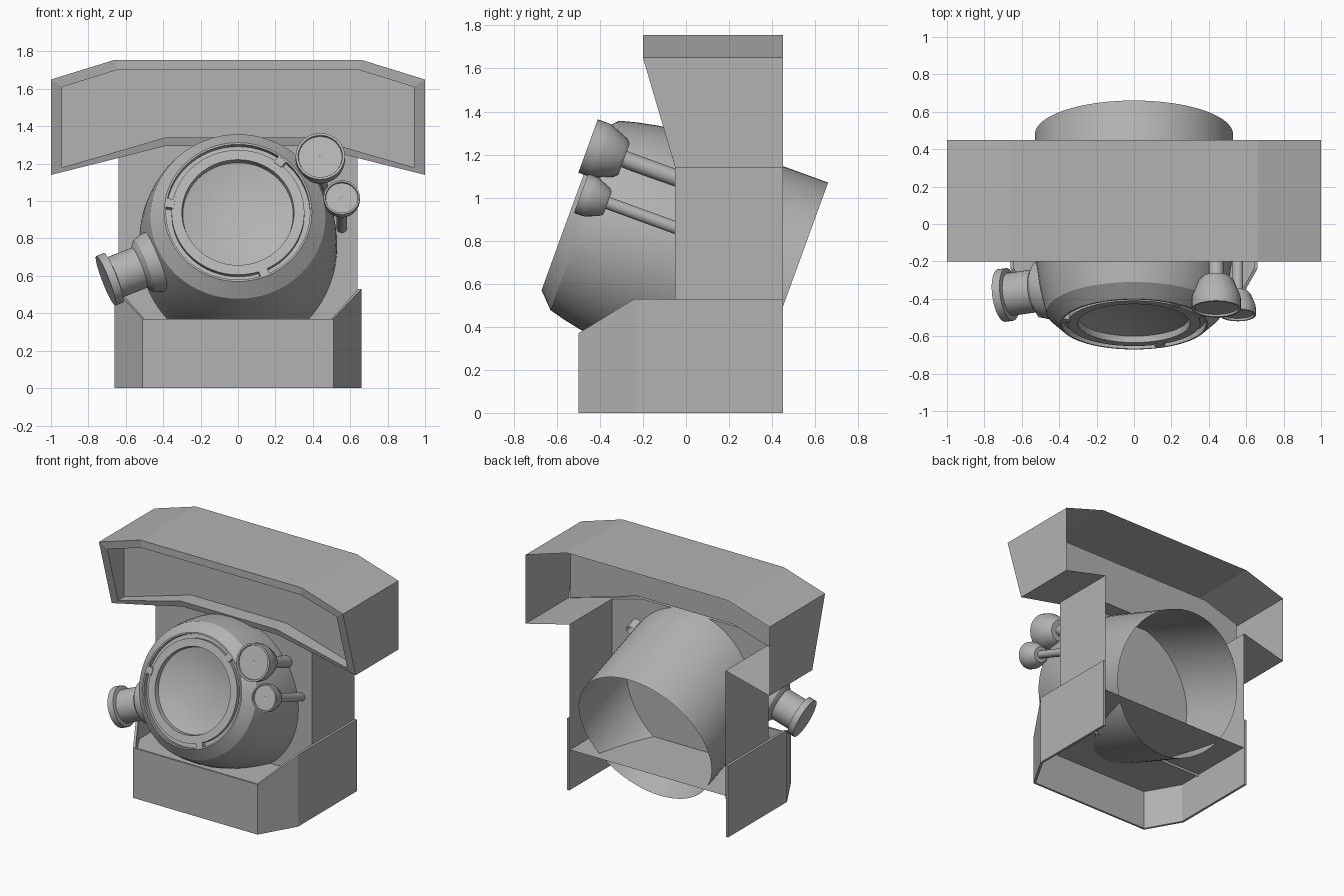
import bpy, bmesh, math
from mathutils import Vector, Matrix

if "Cube" in bpy.data.objects:
    bpy.data.objects.remove(bpy.data.objects["Cube"], do_unlink=True)

grey = bpy.data.materials.new("plain grey")
grey.use_nodes = True
GREY = (0.45, 0.45, 0.45, 1)
grey.diffuse_color = GREY
grey.node_tree.nodes["Principled BSDF"].inputs["Base Color"].default_value = GREY

TILT = math.radians(20)
AXIS = Vector((0, -math.cos(TILT), math.sin(TILT)))   # barrel axis, towards the front
UP = Vector((0, math.sin(TILT), math.cos(TILT)))
SIDE = Vector((1, 0, 0))
BACK = Vector((0, 0.479, 0.572))                      # centre of the open back end


def finish(name, bm, smooth=False):
    mesh = bpy.data.meshes.new(name)
    bm.to_mesh(mesh)
    bm.free()
    mesh.materials.append(grey)
    ob = bpy.data.objects.new(name, mesh)
    bpy.context.collection.objects.link(ob)
    if smooth:
        bpy.ops.object.select_all(action='DESELECT')
        ob.select_set(True)
        bpy.context.view_layer.objects.active = ob
        bpy.ops.object.shade_smooth_by_angle(angle=math.radians(30))
    return ob


def face(bm, *points):
    return bm.faces.new([bm.verts.new(p) for p in points])


def weld(bm):
    bmesh.ops.remove_doubles(bm, verts=bm.verts, dist=0.0005)
    bmesh.ops.recalc_face_normals(bm, faces=bm.faces)


def lathe(name, profile, origin, axis, sides=48):
    """Revolve (distance along axis, radius) pairs."""
    bm = bmesh.new()
    verts = [bm.verts.new((r, 0, t)) for t, r in profile]
    edges = [bm.edges.new(pair) for pair in zip(verts, verts[1:])]
    bmesh.ops.spin(bm, geom=verts + edges, cent=(0, 0, 0), axis=(0, 0, 1),
                   angle=math.tau, steps=sides, use_merge=True)
    weld(bm)
    turn = axis.to_track_quat('Z', 'Y').to_matrix().to_4x4()
    bm.transform(Matrix.Translation(origin) @ turn)
    return finish(name, bm, True)


def mirrored(half):
    """Complete a loop that starts and ends beside the centre plane."""
    return half + [(-x, z) for x, z in reversed(half)]


# Hood: open-backed shell with a slanted lip and a recessed front panel
def lip_y(z):
    return -0.2 + max(0, 1.65 - z) * 0.294


outer = mirrored([(0.66, 1.755), (1, 1.65), (1, 1.14), (0.64, 1.23), (0.39, 1.295)])
inner = mirrored([(0.65, 1.70), (0.94, 1.61), (0.94, 1.18), (0.64, 1.267), (0.39, 1.34)])
bm = bmesh.new()
for i in range(len(outer)):
    j = (i + 1) % len(outer)
    (ax, az), (bx, bz) = outer[i], outer[j]
    (cx, cz), (dx, dz) = inner[i], inner[j]
    a, b = (ax, lip_y(az), az), (bx, lip_y(bz), bz)
    c, d = (cx, lip_y(cz), cz), (dx, lip_y(dz), dz)
    rear = -0.05 if max(abs(ax), abs(bx)) < 0.65 and az < 1.4 else 0.45
    face(bm, a, b, (bx, rear, bz), (ax, rear, az))
    face(bm, a, c, d, b)
    face(bm, c, (cx, 0.01, cz), (dx, 0.01, dz), d)
face(bm, *[(x, 0.01, z) for x, z in inner])
weld(bm)
finish("hood", bm)

# Column: front panel and two side walls, open at the back
bm = bmesh.new()
panel = mirrored([(0.64, 0.28), (0.64, 1.23), (0.39, 1.295)])
face(bm, *[(x, -0.05, z) for x, z in panel])
for s in (-1, 1):
    face(bm, *[(s * 0.64, y, z) for y, z in
               ((-0.05, 0.28), (0.45, 0.28), (0.45, 1.23), (-0.05, 1.23))])
weld(bm)
finish("column", bm)

# Base: thin wall around three sides with chamfered front corners
plan = [(0.66, 0.45, 0.53), (0.66, -0.24, 0.53), (0.51, -0.5, 0.37)]
plan += [(-x, y, z) for x, y, z in reversed(plan)]
bm = bmesh.new()
for (ax, ay, az), (bx, by, bz) in zip(plan, plan[1:]):
    face(bm, (ax, ay, 0), (bx, by, 0), (bx, by, bz), (ax, ay, az))
weld(bm)
wall = finish("base_wall", bm)
solid = wall.modifiers.new("thickness", 'SOLIDIFY')
solid.thickness = 0.018
bm = bmesh.new()
face(bm, *[(x * 0.98, y * 0.99, 0.3) for x, y, z in plan])
finish("base_shelf", bm)

# Barrel: open tilted tube swelling to a rounded, bevelled front
lathe("barrel", [(0, 0.53), (0.6, 0.53), (0.72, 0.524), (0.83, 0.509), (0.93, 0.489),
                 (1.01, 0.468), (1.08, 0.395), (1.08, 0.385), (1.045, 0.385),
                 (1.045, 0.355)], BACK, AXIS, 64)
lathe("lens_ring", [(1.045, 0.355), (1.075, 0.355), (1.075, 0.30), (1.04, 0.295)],
      BACK, AXIS, 64)
lathe("lens", [(1.04, 0.295), (1.015, 0.22), (0.998, 0.12), (0.992, 0)], BACK, AXIS, 64)

# Three small lugs bridging the channel around the lens
for k in range(3):
    ang = math.radians(52 + 120 * k)
    out = SIDE * math.cos(ang) + UP * math.sin(ang)
    frame = Matrix((out, AXIS.cross(out), AXIS)).transposed().to_4x4()
    bm = bmesh.new()
    bmesh.ops.create_cube(bm, size=1)
    bm.transform(Matrix.Translation(BACK + AXIS * 1.062 + out * 0.366) @ frame
                 @ Matrix.Diagonal((0.045, 0.05, 0.034, 1)))
    finish("lens_lug", bm)

# Knobs on stems
for label, centre, r in (("upper", Vector((0.44, -0.455, 1.24)), 0.132),
                         ("lower", Vector((0.555, -0.487, 1.02)), 0.097)):
    lathe(label + "_knob", [(-r * 1.35, 0), (-r * 1.35, r * 0.58), (-r * 1.2, r * 0.72),
                            (-r * 0.55, r * 0.98), (-r * 0.4, r), (0, r), (0, r * 0.9),
                            (-0.012, r * 0.88), (-0.012, 0.012), (-0.02, 0)],
          centre, AXIS, 32)
    lathe(label + "_stem", [(-0.5, r * 0.3), (-0.1, r * 0.3)], centre, AXIS, 24)

# Side eyepiece, square to the barrel
low = math.radians(22.5)
lathe("eyepiece", [(0.40, 0.17), (0.50, 0.165), (0.545, 0.15), (0.565, 0.125),
                   (0.57, 0.115), (0.715, 0.115), (0.72, 0.142), (0.765, 0.142),
                   (0.765, 0)],
      BACK + AXIS * 0.81, -SIDE * math.cos(low) - UP * math.sin(low), 40)
